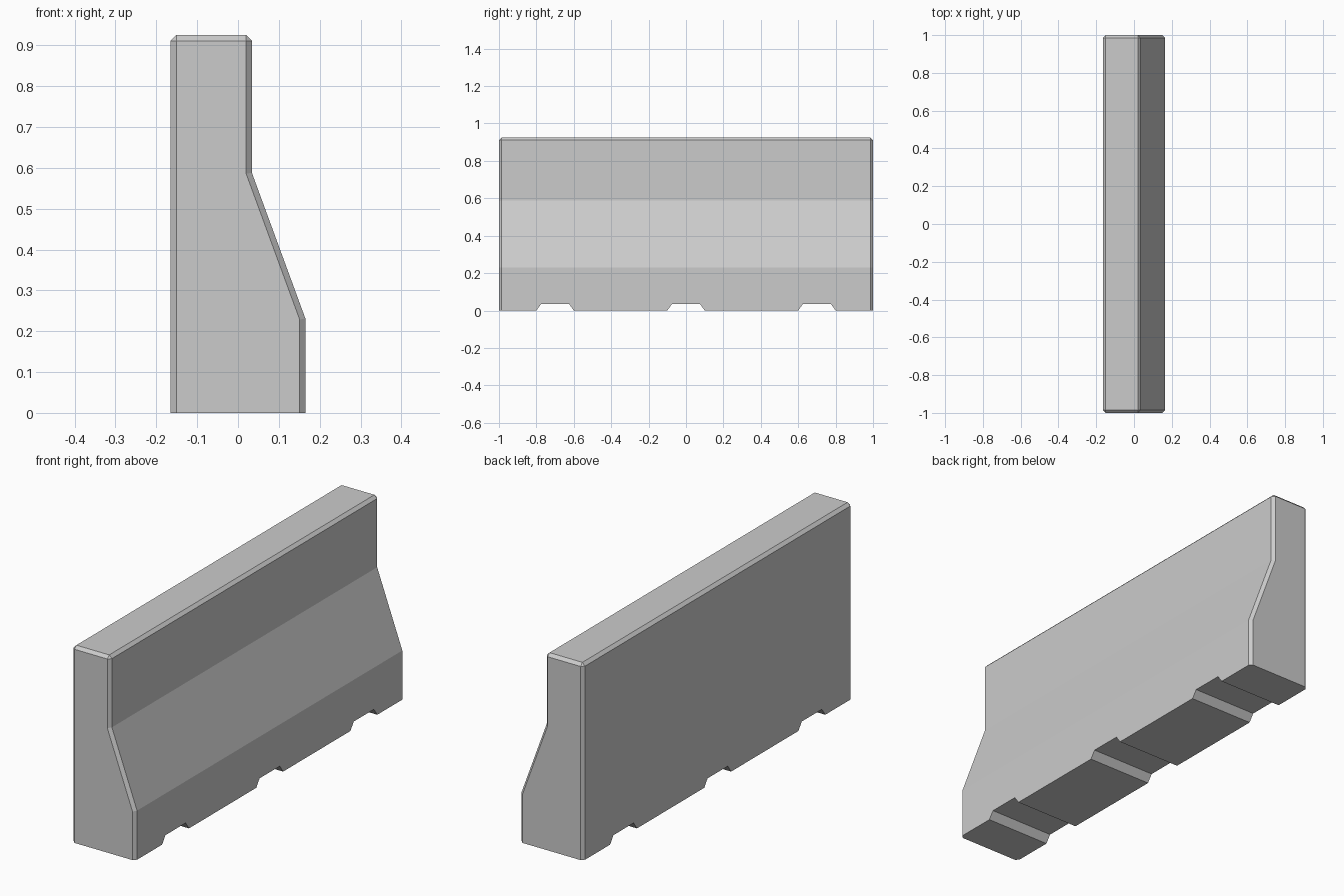
import bpy, bmesh

if "Cube" in bpy.data.objects:
    bpy.data.objects.remove(bpy.data.objects["Cube"])


def prism(name, outline, to_a, to_b):
    """Closed prism: the outline mapped to two parallel planes."""
    bm = bmesh.new()
    a = [bm.verts.new(to_a(*p)) for p in outline]
    b = [bm.verts.new(to_b(*p)) for p in outline]
    n = len(outline)
    bm.faces.new(a)
    bm.faces.new(b[::-1])
    for i in range(n):
        j = (i + 1) % n
        bm.faces.new((a[j], a[i], b[i], b[j]))
    bmesh.ops.recalc_face_normals(bm, faces=bm.faces[:])
    mesh = bpy.data.meshes.new(name)
    bm.to_mesh(mesh)
    bm.free()
    ob = bpy.data.objects.new(name, mesh)
    bpy.context.collection.objects.link(ob)
    return ob


# Barrier body: one-sided stepped profile (x, z) run along y
TOP = 0.925
profile = [(-0.165, 0), (0.165, 0), (0.165, 0.231), (0.034, 0.588),
           (0.034, TOP), (-0.165, TOP)]
body = prism("concrete_barrier", profile,
             lambda x, z: (x, -1, z), lambda x, z: (x, 1, z))

# Chamfer the end outlines and top rim, leaving the bottom sharp
bm = bmesh.new()
bm.from_mesh(body.data)
edges = []
for e in bm.edges:
    p, q = (v.co for v in e.verts)
    on_floor = p.z < 1e-4 and q.z < 1e-4
    on_top = min(p.z, q.z) > TOP - 1e-4
    on_end = abs(p.y - q.y) < 1e-4
    if not on_floor and (on_top or on_end):
        edges.append(e)
bmesh.ops.bevel(bm, geom=edges, offset=0.014, segments=1, profile=0.5,
                affect='EDGES', clamp_overlap=True)
bm.to_mesh(body.data)
bm.free()

# Drainage notches cut through the base
for i, y in enumerate((-0.7, 0.0, 0.7)):
    notch = [(y - 0.1286, -0.04), (y + 0.1286, -0.04),
             (y + 0.075, 0.035), (y - 0.075, 0.035)]
    cutter = prism(f"notch_cutter_{i}", notch,
                   lambda u, z: (-0.3, u, z), lambda u, z: (0.3, u, z))
    cutter.hide_render = True
    bpy.context.view_layer.objects.active = body
    mod = body.modifiers.new("notch", 'BOOLEAN')
    mod.operation = 'DIFFERENCE'
    mod.solver = 'EXACT'
    mod.object = cutter
    bpy.ops.object.modifier_apply(modifier=mod.name)
    bpy.data.objects.remove(cutter, do_unlink=True)
